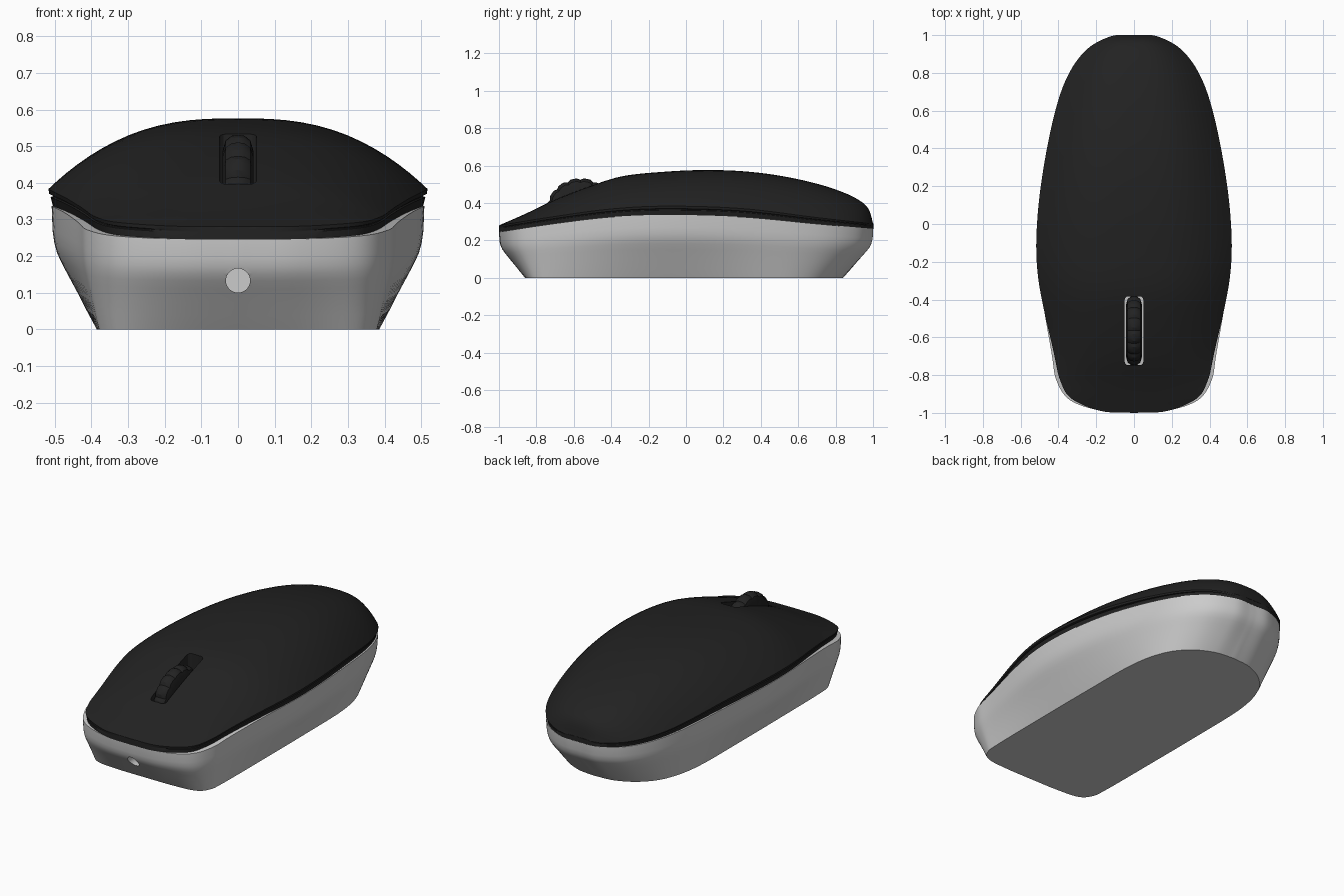
import bpy, bmesh, math
from mathutils import Vector, Matrix

if "Cube" in bpy.data.objects:
    bpy.data.objects.remove(bpy.data.objects["Cube"])


def spline(pts, n=8):
    """Catmull-Rom samples through 2D points."""
    p = [Vector(q) for q in pts]
    p = [2 * p[0] - p[1]] + p + [2 * p[-1] - p[-2]]
    out = []
    for i in range(1, len(p) - 2):
        a, b, c, d = p[i - 1:i + 3]
        for k in range(n):
            t = k / n
            out.append(0.5 * (2 * b + (c - a) * t + (2 * a - 5 * b + 4 * c - d) * t * t
                              + (3 * b - a - 3 * c + d) * t ** 3))
    return out + [p[-2]]


def height(pts):
    """Turn (y, z) points into a smooth function z(y)."""
    s = spline(pts)

    def f(y):
        y = min(max(y, s[0].x), s[-1].x)
        for a, b in zip(s, s[1:]):
            if y <= b.x:
                return a.y + (b.y - a.y) * (y - a.x) / max(b.x - a.x, 1e-6)
        return s[-1].y
    return f


def make(name, verts, faces, mat=None):
    me = bpy.data.meshes.new(name)
    me.from_pydata(verts, [], faces)
    bm = bmesh.new()
    bm.from_mesh(me)
    bmesh.ops.remove_doubles(bm, verts=bm.verts, dist=0.0002)
    bmesh.ops.dissolve_degenerate(bm, edges=bm.edges, dist=0.0001)
    bmesh.ops.recalc_face_normals(bm, faces=bm.faces)
    bm.to_mesh(me)
    bm.free()
    ob = bpy.data.objects.new(name, me)
    bpy.context.collection.objects.link(ob)
    if mat:
        me.materials.append(mat)
    return ob


def activate(ob):
    bpy.ops.object.select_all(action='DESELECT')
    ob.select_set(True)
    bpy.context.view_layer.objects.active = ob


def smooth(ob, deg=35):
    activate(ob)
    bpy.ops.object.shade_smooth_by_angle(angle=math.radians(deg))


def cut(ob, cutter):
    m = ob.modifiers.new("cut", 'BOOLEAN')
    m.operation, m.object, m.solver = 'DIFFERENCE', cutter, 'EXACT'
    activate(ob)
    bpy.ops.object.modifier_apply(modifier=m.name)
    bpy.data.objects.remove(cutter)


black = bpy.data.materials.new("black_plastic")
black.diffuse_color = (0.016, 0.016, 0.016, 1)
black.use_nodes = True
black.node_tree.nodes["Principled BSDF"].inputs["Base Color"].default_value = black.diffuse_color

# half outlines from back to front, and the side-view height curves
rim = [(0, 1), (.12, .993), (.26, .91), (.37, .73), (.45, .43), (.505, .05),
       (.503, -.28), (.42, -.68), (.385, -.83), (.325, -.925), (.17, -.99), (0, -1)]
body_top = [(0, 1), (.12, .993), (.262, .91), (.374, .73), (.453, .43), (.503, .05),
            (.5, -.28), (.437, -.68), (.41, -.83), (.335, -.935), (.17, -.99), (0, -1)]
sole = [(0, .84), (.12, .825), (.24, .76), (.33, .64), (.378, .43), (.385, .05),
        (.385, -.28), (.382, -.68), (.368, -.79), (.31, -.845), (.16, -.86), (0, -.86)]
seam_z = height([(-1, .245), (-.7, .29), (-.4, .325), (-.1, .336), (.3, .325), (.7, .288), (1, .262)])
rim_z = height([(-1, .28), (-.7, .328), (-.4, .368), (-.1, .383), (.3, .37), (.7, .322), (1, .288)])
crest_z = height([(-1, .28), (-.85, .346), (-.7, .418), (-.5, .495), (-.33, .545), (-.1, .568),
                  (.1, .576), (.3, .57), (.5, .546), (.7, .503), (.85, .453), (.94, .405),
                  (.98, .36), (1, .29)])

# lower body: rings lofted from sole to seam
top, bot = spline(body_top), spline(sole)
m = len(top) - 1
N = 2 * m
verts, faces = [], []
levels = [(0, 0), (.15, .22), (.3, .43), (.45, .65), (.54, .78), (.62, .88), (.7, .94),
          (.8, .98), (1, 1)]
for h, k in levels:
    half = []
    for a, b in zip(bot, top):
        p = a.lerp(b, k)
        half.append((p.x, p.y, h * seam_z(b.y)))
    verts += half + [(-x, y, z) for x, y, z in half[-2:0:-1]]
for r in range(len(levels) - 1):
    for i in range(N):
        j = (i + 1) % N
        faces.append((r * N + i, r * N + j, r * N + N + j, r * N + N + i))
for o in (0, (len(levels) - 1) * N):
    faces += [(o, o + 1, o + N - 1), (o + m, o + m - 1, o + m + 1)]
    faces += [(o + i, o + i + 1, o + N - i - 1, o + N - i) for i in range(1, m - 1)]
body = make("lower_body", verts, faces)

# round socket in the front
bpy.ops.mesh.primitive_cylinder_add(vertices=32, radius=.033, depth=.12,
                                    location=(0, -.97, .133), rotation=(math.pi / 2, 0, 0))
cut(body, bpy.context.object)
smooth(body)

# top shell: closed cross-sections swept along the rim outline
verts, faces = [], []
C = 28
rows = spline(rim)
for p in rows:
    w, y = p
    zr, zs = rim_z(y), seam_z(y)
    lift = max(crest_z(y) - zr, 0)
    sec = []
    for c in range(C + 1):
        t = -math.cos(math.pi * c / C) * .4 + (2 * c / C - 1) * .6
        sec.append(((w + .005) * t if w > 0 else 0, y, zr + lift * (1 - abs(t) ** 2.7)))
    d = zr - zs
    side = [(1.005, .28), (.985, .34), (.985, .42), (.998, .46), (.985, 1)]
    lower = [(w * s, y, zr - d * e) for s, e in side]
    verts += sec + lower + [(-x, yy, z) for x, yy, z in reversed(lower)]
S = C + 1 + 10
for r in range(len(rows) - 1):
    for i in range(S):
        j = (i + 1) % S
        faces.append((r * S + i, r * S + j, r * S + S + j, r * S + S + i))
shell = make("top_shell", verts, faces, black)

# wheel slot
bpy.ops.mesh.primitive_cube_add(size=1, location=(0, -.565, .4))
slot = bpy.context.object
slot.scale = (.1, .365, .5)
bpy.ops.object.transform_apply(location=False, rotation=False, scale=True)
bv = slot.modifiers.new("round", 'BEVEL')
bv.width, bv.segments, bv.limit_method = .02, 3, 'ANGLE'
bpy.ops.object.modifier_apply(modifier=bv.name)
cut(shell, slot)
smooth(shell, 30)

# scroll wheel with shallow treads
section = [(-.042, 0), (-.042, .14), (-.034, .168), (-.018, .181), (0, .184),
           (.018, .181), (.034, .168), (.042, .14), (.042, 0)]
T = 64
verts, faces = [], []
K = len(section)
for i in range(T):
    a = 2 * math.pi * i / T
    dip = .955 if i % 4 == 0 else 1
    for x, r in section:
        verts.append((x, -.565 + r * dip * math.cos(a), .348 + r * dip * math.sin(a)))
for i in range(T):
    for k in range(K - 1):
        j = (i + 1) % T
        faces.append((i * K + k, i * K + k + 1, j * K + k + 1, j * K + k))
wheel = make("scroll_wheel", verts, faces, black)
smooth(wheel, 30)
